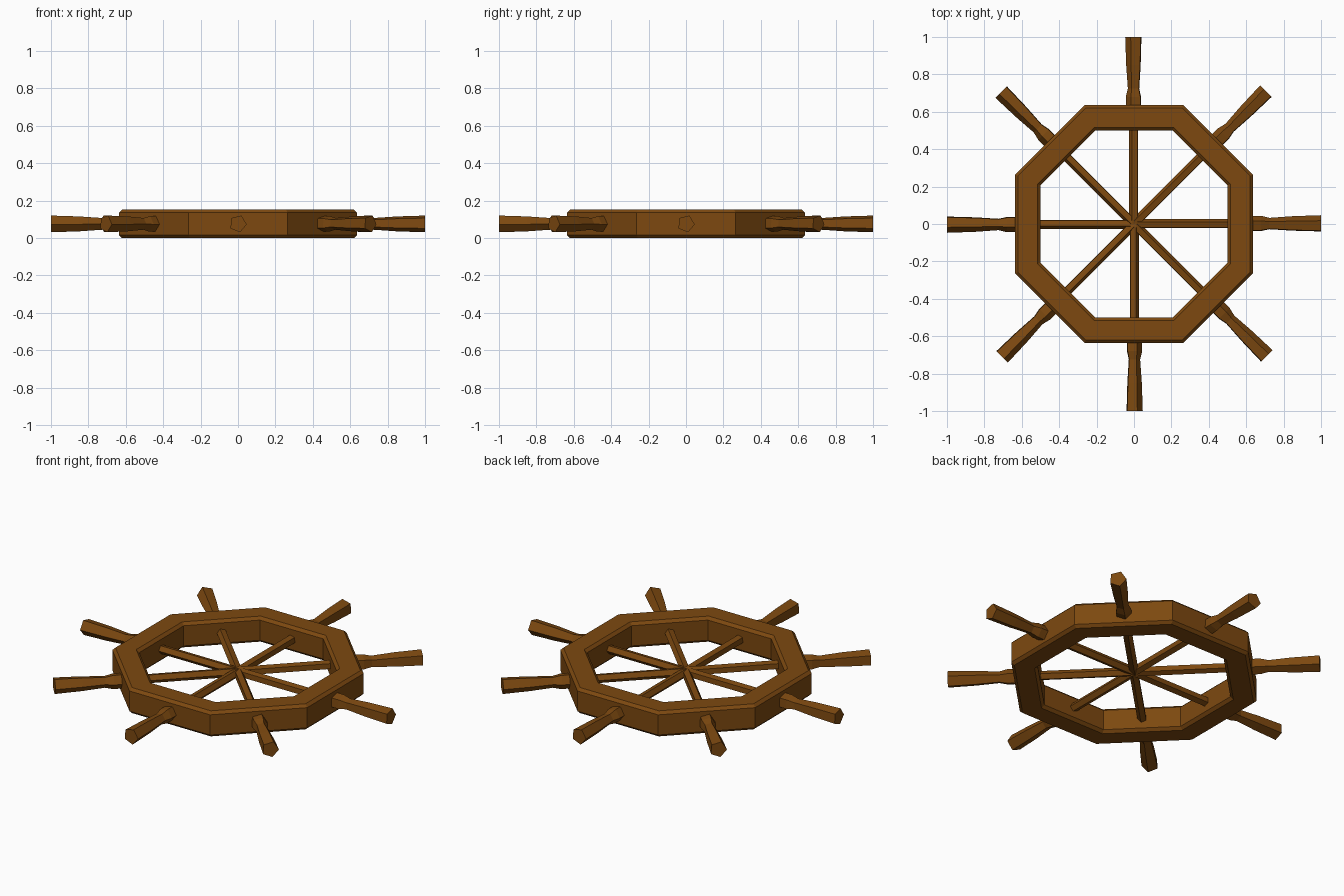
import bpy, bmesh, math
from mathutils import Vector

if "Cube" in bpy.data.objects:
    bpy.data.objects.remove(bpy.data.objects["Cube"])

wood = bpy.data.materials.new("brown_wood")
wood.diffuse_color = (0.205, 0.066, 0.005, 1)
wood.use_nodes = True
wood.node_tree.nodes["Principled BSDF"].inputs["Base Color"].default_value = wood.diffuse_color
ZC = 0.076


def skin(name, rings, closed):
    """Join rings of points with quads; close into a loop or cap the ends."""
    bm = bmesh.new()
    vs = [[bm.verts.new(p) for p in ring] for ring in rings]
    n, m = len(vs), len(vs[0])
    for i in range(n if closed else n - 1):
        a, b = vs[i], vs[(i + 1) % n]
        for j in range(m):
            k = (j + 1) % m
            bm.faces.new((a[j], a[k], b[k], b[j]))
    if not closed:
        bm.faces.new(vs[0])
        bm.faces.new(vs[-1])
    bmesh.ops.recalc_face_normals(bm, faces=bm.faces)
    me = bpy.data.meshes.new(name)
    bm.to_mesh(me)
    bm.free()
    me.materials.append(wood)
    ob = bpy.data.objects.new(name, me)
    bpy.context.collection.objects.link(ob)
    return ob


# Octagonal rim: chamfered rectangular section swept round (apothem, height)
c = 0.016
ri, ro, h = 0.50, 0.637, 0.151
section = [(ri + c, 0), (ro - c, 0), (ro, c), (ro, h - c),
           (ro - c, h), (ri + c, h), (ri, h - c), (ri, c)]
rings = []
for i in range(8):
    a = math.radians(22.5 + 45 * i)
    k = 1 / math.cos(math.radians(22.5))
    rings.append([(r * k * math.cos(a), r * k * math.sin(a), z) for r, z in section])
skin("rim", rings, True)

# Five-sided turned spokes with flared handles (distance from hub, radius)
profile = [(0, 0.026), (0.60, 0.026), (0.635, 0.044), (0.68, 0.044),
           (0.725, 0.033), (0.85, 0.042), (1.0, 0.047)]
for i in range(8):
    a = math.radians(45 * i)
    out = Vector((math.cos(a), math.sin(a), 0))
    side = Vector((-math.sin(a), math.cos(a), 0))
    rings = []
    for d, r in profile:
        ring = []
        for j in range(5):
            t = math.radians(72 * j - 4)
            ring.append(out * d + side * (r * math.cos(t)) + Vector((0, 0, ZC + r * math.sin(t))))
        rings.append(ring)
    skin(f"spoke_{i + 1}", rings, False)
